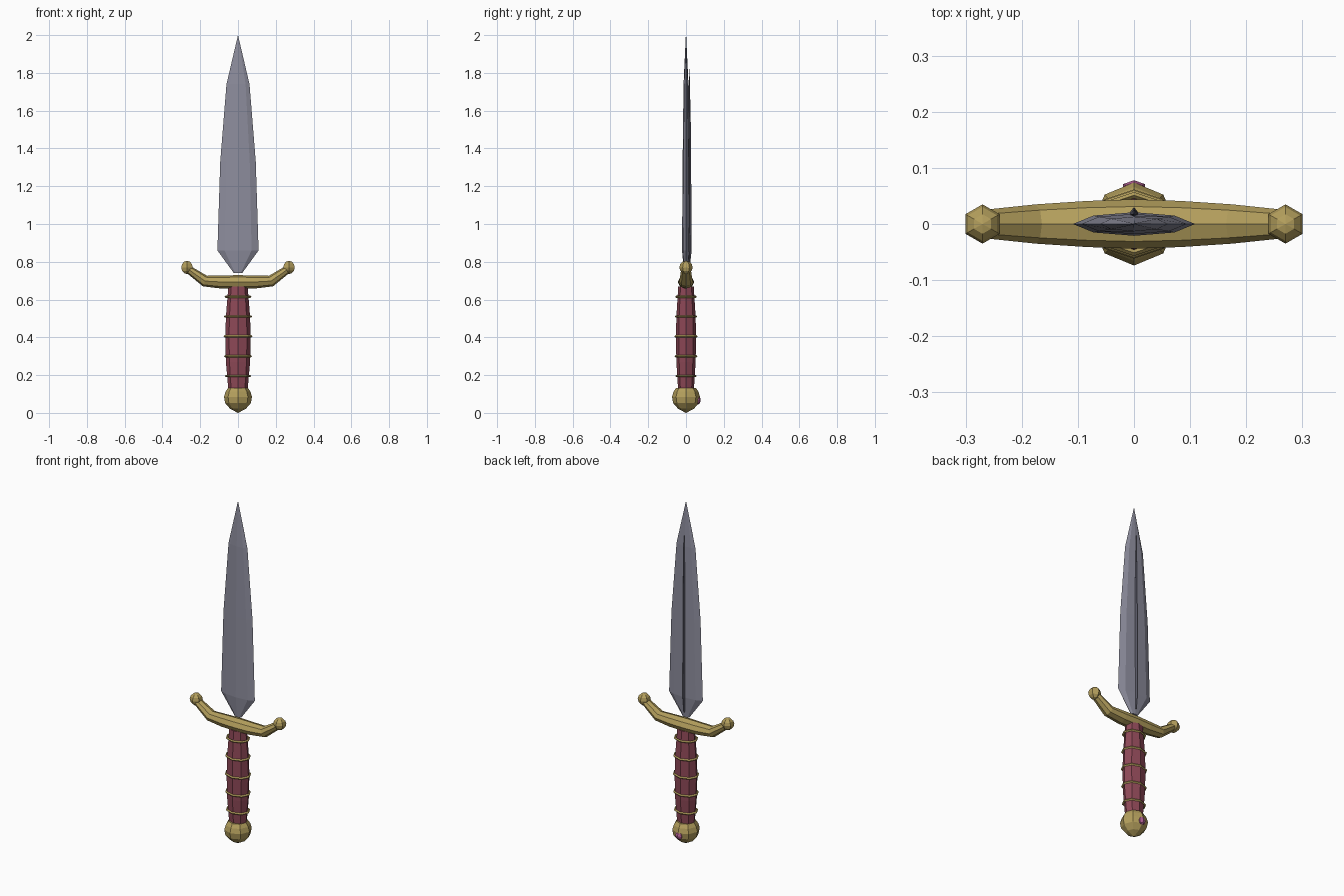
import bpy, bmesh, math
from mathutils import Vector

if "Cube" in bpy.data.objects:
    bpy.data.objects.remove(bpy.data.objects["Cube"])


def material(name, color):
    m = bpy.data.materials.new(name)
    m.diffuse_color = (*color, 1)
    m.use_nodes = True
    m.node_tree.nodes["Principled BSDF"].inputs["Base Color"].default_value = m.diffuse_color
    return m


steel = material("steel", (0.27, 0.27, 0.34))
dark_steel = material("dark steel", (0.09, 0.09, 0.12))
gold = material("gold", (0.46, 0.35, 0.11))
leather = material("red leather", (0.27, 0.065, 0.095))
pink = material("pink gem", (0.50, 0.13, 0.33))


def loft(name, rings, mat):
    """Skin a closed solid through equal-sized rings of points."""
    bm = bmesh.new()
    loops = [[bm.verts.new(p) for p in r] for r in rings]
    n = len(loops[0])
    for a, b in zip(loops, loops[1:]):
        for i in range(n):
            j = (i + 1) % n
            bm.faces.new((a[i], a[j], b[j], b[i]))
    bm.faces.new(loops[0][::-1])
    bm.faces.new(loops[-1])
    bmesh.ops.remove_doubles(bm, verts=bm.verts, dist=1e-5)
    bmesh.ops.recalc_face_normals(bm, faces=bm.faces)
    me = bpy.data.meshes.new(name)
    bm.to_mesh(me)
    bm.free()
    me.materials.append(mat)
    ob = bpy.data.objects.new(name, me)
    bpy.context.collection.objects.link(ob)
    return ob


def ellipse(n, rx, ry, z, y=0):
    angles = [2 * math.pi * i / n for i in range(n)]
    return [(rx * math.cos(a), y + ry * math.sin(a), z) for a in angles]


def ball(name, loc, scale, seg, rings, mat):
    bpy.ops.mesh.primitive_uv_sphere_add(segments=seg, ring_count=rings, radius=1, location=loc)
    ob = bpy.context.object
    ob.name = name
    ob.scale = scale
    ob.data.materials.append(mat)
    return ob


# Blade: flattened lens section, widest just above the guard
section = [(1, 0), (0.66, 0.72), (0, 1), (-0.66, 0.72),
           (-1, 0), (-0.66, -0.72), (0, -1), (0.66, -0.72)]
stations = [(0.74, 0.022, 0.010), (0.86, 0.109, 0.021), (1.33, 0.094, 0.018),
            (1.74, 0.061, 0.013), (1.996, 0.001, 0.001), (2.0, 0.0003, 0.0003)]
loft("blade", [[(x * w, y * t, z) for x, y in section] for z, w, t in stations], steel)

# Thin raised rib on the back of the blade
loft("blade_rib", [ellipse(4, 0.003, 0.004, 0.77, 0.016), ellipse(4, 0.008, 0.010, 0.86, 0.020),
                   ellipse(4, 0.007, 0.009, 1.5, 0.017), ellipse(4, 0.001, 0.001, 1.82, 0.018)],
     dark_steel)

# Guard: octagonal bar whose arms sweep upward
half = [(0.0, 0.693, 0.044, 0.036), (0.085, 0.693, 0.041, 0.035),
        (0.175, 0.698, 0.035, 0.030), (0.27, 0.765, 0.025, 0.020)]
path = [(-x, z, ry, rz) for x, z, ry, rz in half[:0:-1]] + half
rings = []
for k, (x, z, ry, rz) in enumerate(path):
    a, b = path[max(k - 1, 0)], path[min(k + 1, len(path) - 1)]
    d = Vector((b[0] - a[0], 0, b[1] - a[1])).normalized()
    up = Vector((-d.z, 0, d.x))
    rings.append([Vector((x, 0, z)) + Vector((0, ry * math.cos(t), 0)) + up * rz * math.sin(t)
                  for t in [math.pi * i / 4 for i in range(8)]])
loft("guard", rings, gold)
for side, s in (("left", -1), ("right", 1)):
    ball(f"guard_knob_{side}", (s * 0.27, 0, 0.77), (0.035, 0.035, 0.035), 6, 6, gold)

# Grip: slightly swollen oval handle
profile = [(0.11, 0.050, 0.041), (0.27, 0.064, 0.051), (0.40, 0.067, 0.053),
           (0.51, 0.064, 0.051), (0.67, 0.051, 0.041)]
loft("grip", [ellipse(8, rx, ry, z) for z, rx, ry in profile], leather)

# Wire bands around the grip
for i, r in enumerate((0.064, 0.068, 0.070, 0.068, 0.064)):
    bpy.ops.mesh.primitive_torus_add(major_segments=8, minor_segments=4, major_radius=r,
                                     minor_radius=0.007, location=(0, 0, 0.195 + 0.105 * i))
    band = bpy.context.object
    band.name = f"grip_band_{i + 1}"
    band.scale = (1, 0.8, 0.9)
    band.data.materials.append(gold)

# Pommel with a small gem set in its back
pommel = [(0.0, 0.001), (0.022, 0.042), (0.052, 0.068), (0.085, 0.074),
          (0.112, 0.066), (0.133, 0.052)]
loft("pommel", [ellipse(8, r, r, z) for z, r in pommel], gold)
ball("pommel_gem", (0, 0.064, 0.068), (0.023, 0.014, 0.023), 6, 4, pink)
